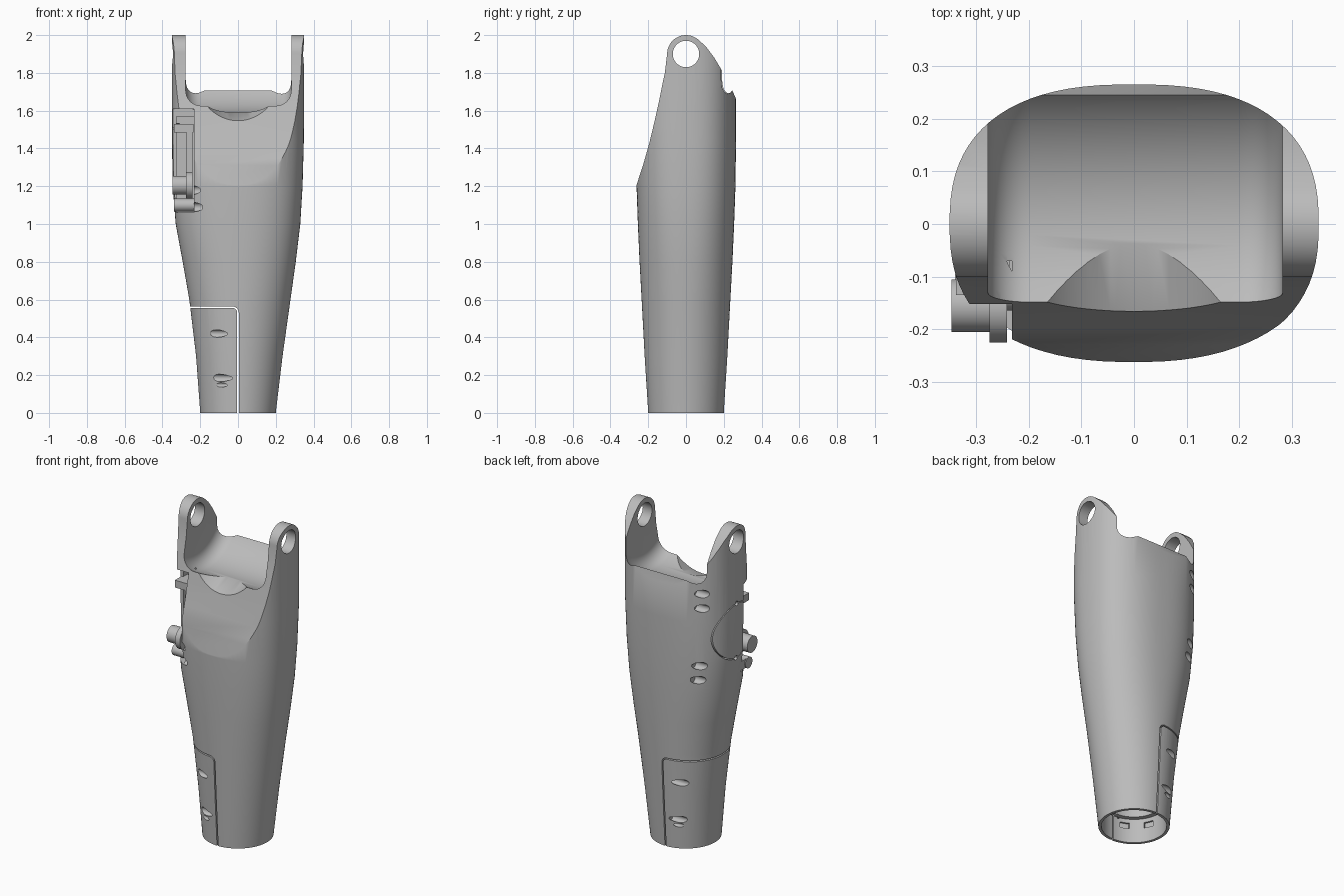
import bpy, bmesh, math
from mathutils import Matrix, Vector

cube = bpy.data.objects.get("Cube")
if cube:
    bpy.data.objects.remove(cube, do_unlink=True)

grey = bpy.data.materials.new("matte_grey")
grey.use_nodes = True
grey.diffuse_color = (0.5, 0.5, 0.5, 1)
grey.node_tree.nodes["Principled BSDF"].inputs["Base Color"].default_value = (0.5, 0.5, 0.5, 1)


def make(name, bm):
    bmesh.ops.recalc_face_normals(bm, faces=bm.faces)
    if bm.calc_volume(signed=True) < 0:
        bmesh.ops.reverse_faces(bm, faces=bm.faces)
    mesh = bpy.data.meshes.new(name)
    bm.to_mesh(mesh)
    bm.free()
    mesh.materials.append(grey)
    ob = bpy.data.objects.new(name, mesh)
    bpy.context.collection.objects.link(ob)
    return ob


def loft(name, rings):
    """Closed solid through rings of points."""
    bm = bmesh.new()
    rings = [[bm.verts.new(p) for p in ring] for ring in rings]
    count = len(rings[0])
    for low, high in zip(rings, rings[1:]):
        for i in range(count):
            j = (i + 1) % count
            bm.faces.new((low[i], low[j], high[j], high[i]))
    bm.faces.new(rings[0][::-1])
    bm.faces.new(rings[-1])
    return make(name, bm)


def box(name, low, high):
    bm = bmesh.new()
    bmesh.ops.create_cube(bm, size=1)
    for v in bm.verts:
        v.co = [a if c < 0 else b for a, b, c in zip(low, high, v.co)]
    return make(name, bm)


def rod(name, start, end, radius, segments=48, bevel=0):
    """Cylinder between two points, with optionally rounded rims."""
    start, end = Vector(start), Vector(end)
    axis = end - start
    bm = bmesh.new()
    bmesh.ops.create_cone(bm, cap_ends=True, segments=segments, radius1=radius,
                          radius2=radius, depth=axis.length)
    if bevel:
        rims = [e for e in bm.edges if abs(e.verts[0].co.z - e.verts[1].co.z) < 0.001]
        bmesh.ops.bevel(bm, geom=rims, offset=bevel, segments=8, profile=0.5,
                        affect='EDGES')
    turn = Vector((0, 0, 1)).rotation_difference(axis).to_matrix().to_4x4()
    bm.transform(Matrix.Translation((start + end) / 2) @ turn)
    return make(name, bm)


def height_and_volume(mesh):
    bm = bmesh.new()
    bm.from_mesh(mesh)
    zs = [v.co.z for v in bm.verts] or [0]
    volume = bm.calc_volume(signed=True)
    bm.free()
    return max(zs) - min(zs), volume


def boolean(ob, cutter, operation='DIFFERENCE'):
    """Cut with the first solver that gives a sound solid."""
    height, volume = height_and_volume(ob.data)
    keep = 0.9 if operation == 'DIFFERENCE' else 0.2
    mod = ob.modifiers.new("cut", 'BOOLEAN')
    mod.operation, mod.object = operation, cutter
    for solver in ('MANIFOLD', 'EXACT'):
        mod.solver = solver
        graph = bpy.context.evaluated_depsgraph_get()
        graph.update()
        mesh = bpy.data.meshes.new_from_object(ob.evaluated_get(graph))
        new_height, new_volume = height_and_volume(mesh)
        if new_height > keep * height and 0 < new_volume < volume * 0.9999999:
            ob.data = mesh
            break
    ob.modifiers.remove(mod)
    bpy.data.objects.remove(cutter, do_unlink=True)


# Outer shell: round at the bottom, a soft rectangle at the top
stations = [  # z, right half width, left half width, half depth, roundness
    (0, .2, .2, .2, 2), (.3, .222, .236, .219, 2.05), (.6, .258, .278, .235, 2.1),
    (.8, .293, .306, .246, 2.2), (1.0, .33, .33, .255, 2.3), (1.2, .346, .342, .262, 2.4),
    (1.45, .35, .349, .265, 2.5), (2.1, .35, .351, .265, 2.5)]
SIDES = 80


def shell_ring(z, right, left, depth, n):
    ring = []
    for i in range(SIDES):
        a = 2 * math.pi * (i + .5) / SIDES
        c, s = math.cos(a), math.sin(a)
        ring.append((math.copysign(abs(c) ** (2 / n), c) * (left if c > 0 else right),
                     math.copysign(abs(s) ** (2 / n), s) * depth, z))
    return ring


shell = loft("forearm_shell", [shell_ring(*s) for s in stations])

# Side outline: sloping front cut, round ears, curved back shoulder
PIVOT = 1.9
ear = [(.1 * math.cos(math.radians(a)), PIVOT + .1 * math.sin(math.radians(a)))
       for a in range(48, 186, 6)]
outline = [(-.4, -.5), (.4, -.5), (.4, 1.655), (.268, 1.655), (.235, 1.73), (.195, 1.805),
           (.15, 1.88), (.105, 1.94)] + ear + [
           (-.112, 1.8), (-.125, 1.74), (-.143, 1.65), (-.165, 1.55), (-.195, 1.425),
           (-.228, 1.31), (-.264, 1.2), (-.4, 1.2)]
boolean(shell, loft("outline", [[(x, y, z) for y, z in outline] for x in (-1, 1)]),
        'INTERSECT')

# Rounded scoop between the ears, with a dip at its front lip
boolean(shell, rod("scoop", (-.277, 0, PIVOT), (.282, 0, PIVOT), .312, 96, .08))
boolean(shell, rod("dip", (0, .03, 1.856), (0, -.5, 1.676), .23, 64))

# Pivot holes
boolean(shell, rod("pivot_hole", (-1, 0, PIVOT), (1, 0, PIVOT), .07))

# Latch pocket in the front corner
boolean(shell, box("pocket", (-.6, -.6, 1.06), (-.232, -.07, 1.61)))
boolean(shell, box("pocket_depth", (-.326, -.2, 1.1), (-.234, -.002, 1.57)))

# Round cap seam and its two screw holes
seam = rod("cap_seam", (-.6, 0, 1.35), (-.285, 0, 1.35), .172, 64)
boolean(seam, rod("cap_core", (-.7, 0, 1.35), (-.2, 0, 1.35), .166, 64))
boolean(shell, seam)
for z in (1.181, 1.519):
    boolean(shell, rod("cap_hole", (-.6, .003, z), (-.31, .003, z), .014, 20))

# Screw bores entering the shell sideways, front and back
for side in (-1, 1):
    bores = [(.42, .2, .02, -.02), (.185, .19, .02, -.03), (.148, .19, .012, -.03),
             (1.18, .205, .024, -.195), (1.09, .205, .024, -.19)]
    if side > 0:
        bores += [(1.63, .205, .024, -.2), (1.54, .205, .024, -.2)]
    for z, y, r, inner in bores:
        boolean(shell, rod("bore", (-.6, side * y, z), (inner, side * y, z), r, 24))

# Hollow wrist opening with an inner ledge and two slots
boolean(shell, rod("wrist_opening", (0, 0, -.1), (0, 0, .15), .183, 64))
boolean(shell, rod("wrist_bore", (0, 0, .1), (0, 0, .5), .155, 64))
for angle in (-157, -113):
    slot = box("slot", (.15, -.028, .09), (.193, .028, .125))
    slot.data.transform(Matrix.Rotation(math.radians(angle), 4, 'Z'))
    boolean(shell, slot)


# Lower panel: split from the shell along a rounded gap
def panel_block(x, z, radius):
    arc = [(x - radius + radius * math.cos(math.radians(a)),
            z - radius + radius * math.sin(math.radians(a))) for a in range(0, 91, 15)]
    points = [(-1, -.5), (x, -.5)] + arc + [(-1, z)]
    return loft("panel_block", [[(px, y, pz) for px, pz in points] for y in (1, -1)])


panel = shell.copy()
panel.data = shell.data.copy()
panel.name = "wrist_panel"
bpy.context.collection.objects.link(panel)
boolean(shell, panel_block(.004, .564, .034))
boolean(panel, panel_block(-.004, .556, .026), 'INTERSECT')

# Latch: side plate with rounded foot, crossbars and pin
parts = [
    shell, panel,
    box("latch_plate", (-.273, -.13, 1.12), (-.24, 0, 1.53)),
    rod("latch_foot", (-.274, -.155, 1.205), (-.241, -.155, 1.205), .07),
    rod("latch_pin", (-.346, -.155, 1.205), (-.27, -.155, 1.205), .05),
    box("latch_top_bar", (-.338, -.135, 1.485), (-.236, -.03, 1.53)),
    box("latch_lower_bar", (-.335, -.12, 1.075), (-.225, -.03, 1.13)),
    rod("latch_lower_pin", (-.34, -.13, 1.1), (-.225, -.13, 1.1), .034),
]
bpy.ops.object.select_all(action='DESELECT')
for ob in parts:
    ob.select_set(True)
bpy.context.view_layer.objects.active = shell
bpy.ops.object.shade_smooth_by_angle(angle=math.radians(30))
